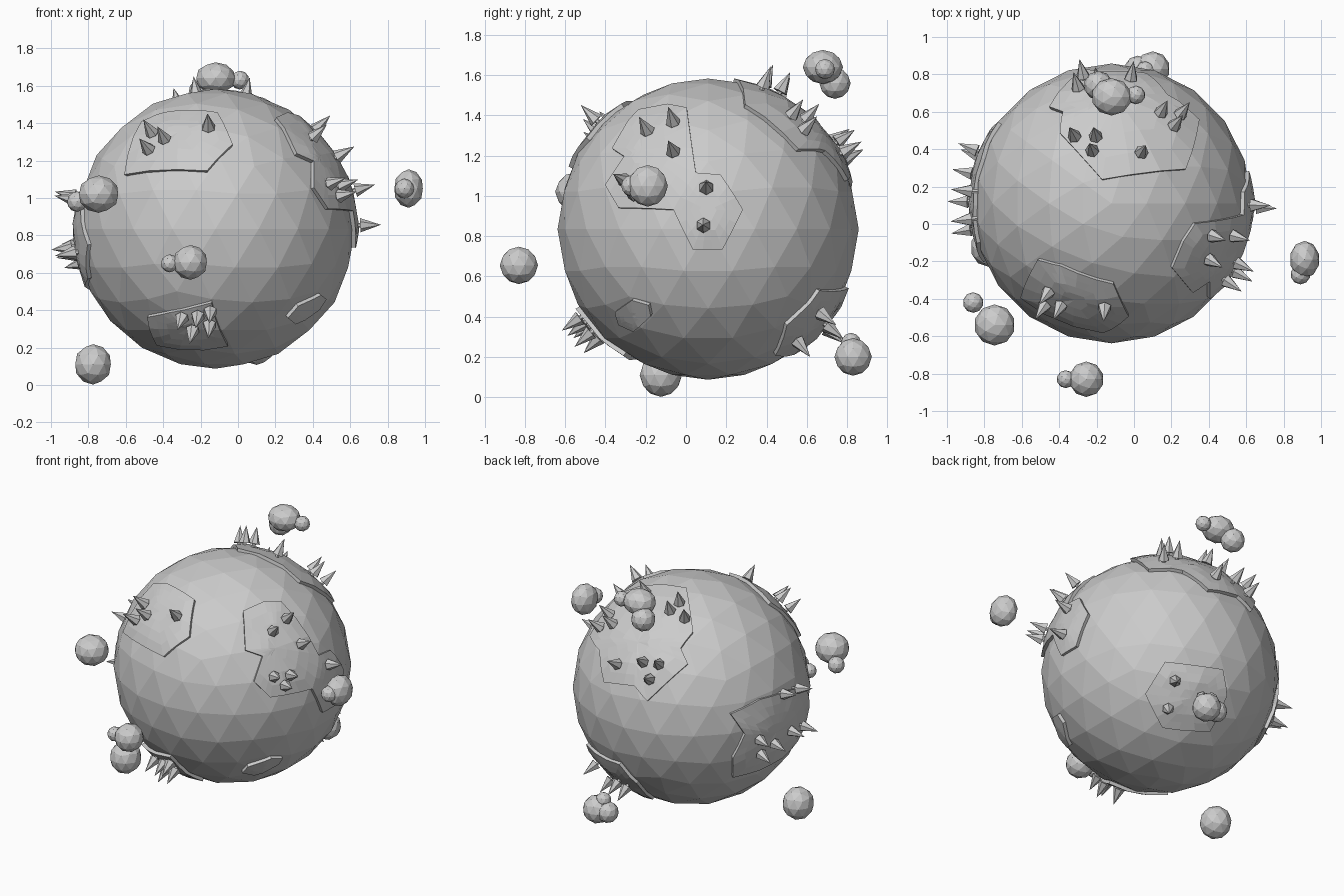
import bpy, bmesh
from math import radians, sin, cos, sqrt
from mathutils import Vector, Matrix
from mathutils.bvhtree import BVHTree

if "Cube" in bpy.data.objects:
    bpy.data.objects.remove(bpy.data.objects["Cube"])

C = Vector((-0.12, 0.11, 0.835))
R = 0.748


def finish(bm, name):
    bmesh.ops.recalc_face_normals(bm, faces=bm.faces)
    me = bpy.data.meshes.new(name)
    bm.to_mesh(me)
    bm.free()
    ob = bpy.data.objects.new(name, me)
    bpy.context.collection.objects.link(ob)


# Viewing planes used to lay out the surface details: origin, right, up, towards viewer
def view(az, el, absolute):
    a, e = radians(az), radians(el)
    to = Vector((sin(a) * cos(e), cos(a) * cos(e), sin(e)))
    right = Vector((0, 0, 1)).cross(to).normalized() if abs(el) < 89 else Vector((1, 0, 0))
    up = to.cross(right)
    o = (C.dot(right), C.dot(up)) if absolute else (0, 0)
    return o, right, up, to


FRONT, RIGHT, LEFT = view(180, 0, True), view(90, 0, True), view(270, 0, True)
TOP = view(0, 90, True)
BACK_LEFT, BACK_LOW = view(-30, 25, False), view(44, -30, False)


def direction(p, v, r):
    o, right, up, to = v
    a, b = p[0] - o[0], p[1] - o[1]
    return (right * a + up * b + to * sqrt(max(0, r * r - a * a - b * b))).normalized()


# Planet
bm = bmesh.new()
bmesh.ops.create_icosphere(bm, subdivisions=3, radius=R)
tree = BVHTree.FromBMesh(bm)
bmesh.ops.translate(bm, vec=C, verts=bm.verts)
finish(bm, "planet")


def on_ground(d, scale):
    hit = tree.ray_cast(Vector((0, 0, 0)), d.normalized())[0]
    return C + (hit if hit else d.normalized() * R) * scale


# Raised land plate that follows the planet facets
def land(name, v, outline, rings=4, cuts=3):
    dirs = [direction(p, v, R) for p in outline]
    rim = []
    for a, b in zip(dirs, dirs[1:] + dirs[:1]):
        rim += [a.lerp(b, k / cuts) for k in range(cuts)]
    mid = sum(dirs, Vector()).normalized()
    bm = bmesh.new()
    loops = [[bm.verts.new(on_ground(d, 0.95)) for d in rim]]
    for k in range(rings):
        loops.append([bm.verts.new(on_ground(d.lerp(mid, k / rings), 1.03)) for d in rim])
    top = bm.verts.new(on_ground(mid, 1.03))
    n = len(rim)
    for lo, hi in zip(loops, loops[1:]):
        for i in range(n):
            bm.faces.new((lo[i], lo[(i + 1) % n], hi[(i + 1) % n], hi[i]))
    for i in range(n):
        bm.faces.new((loops[-1][i], loops[-1][(i + 1) % n], top))
    finish(bm, name)


# Cone trees on short trunks, pointing away from the planet
def trees(name, v, points):
    bm = bmesh.new()
    for p in points:
        d = direction(p, v, 0.825)
        rot = d.to_track_quat('Z', 'Y').to_matrix().to_4x4()
        for r1, r2, lo, hi in ((0.013, 0.013, 0.73, 0.785), (0.038, 0, 0.775, 0.885)):
            m = Matrix.Translation(C + d * (lo + hi) / 2) @ rot
            bmesh.ops.create_cone(bm, cap_ends=True, segments=6, radius1=r1, radius2=r2,
                                  depth=hi - lo, matrix=m)
    finish(bm, name)


land("land_front_upper", FRONT, [(-.60, 1.12), (-.51, 1.40), (-.39, 1.45), (-.11, 1.45),
                                 (-.03, 1.28), (-.165, 1.14)])
trees("trees_front_upper", FRONT, [(-.48, 1.38), (-.41, 1.345), (-.50, 1.285), (-.16, 1.41)])

land("land_front_lower", FRONT, [(-.48, .37), (-.36, .395), (-.14, .45), (-.12, .36),
                                 (-.055, .215), (-.43, .22)])
trees("trees_front_lower", FRONT, [(-.31, .33), (-.22, .34), (-.15, .365), (-.25, .26), (-.155, .29)])

land("land_right_upper", RIGHT, [(-.36, 1.23), (-.23, 1.42), (-.09, 1.448), (.005, 1.43), (.05, 1.11),
                                 (-.06, .93), (-.33, .94), (-.39, 1.05), (-.30, 1.19)])
land("land_right_lower", RIGHT, [(.05, 1.11), (.17, 1.10), (.28, .93), (.18, .735),
                                 (.035, .735), (-.06, .93)])
trees("trees_right", RIGHT, [(-.21, 1.355), (-.075, 1.40), (-.075, 1.245), (.10, 1.055),
                             (.085, .855), (-.33, 1.09), (-.28, 1.02), (-.23, 1.08)])

land("land_islet", RIGHT, [(-.345, .43), (-.26, .49), (-.18, .465), (-.17, .41),
                           (-.255, .335), (-.33, .365)])

land("land_back_upper", BACK_LEFT, [(-.02, .61), (.05, .34), (-.02, .235), (.03, .14), (-.215, -.10),
                                    (-.30, -.01), (-.50, .006), (-.54, .20), (-.62, .29), (-.43, .57)])
trees("trees_back_upper", TOP, [(-.33, .49), (-.21, .49), (-.23, .41), (.05, .40), (.16, .625), (.27, .615),
                                (.235, .55), (-.20, .79), (-.31, .765), (-.28, .83), (-.01, .82)])

land("land_left", LEFT, [(-y, z) for y, z in ((.54, .97), (.47, .82), (.52, .66), (.47, .50), (.20, .52),
                                              (-.08, .57), (-.20, .75), (-.10, .94), (.10, 1.0), (.35, 1.02))])
trees("trees_left", LEFT, [(-y, z) for y, z in ((.18, 1.02), (.02, 1.0), (.12, .73), (.41, .76),
                                                (.28, .69), (.38, .64), (-.04, .70))])

land("land_back_lower", BACK_LOW, [(.08, .08), (.43, .02), (.445, -.145), (.335, -.36),
                                   (.045, -.33), (-.05, -.115)])
trees("trees_back_lower", BACK_LOW, [(.15, -.045), (.095, -.23), (.32, -.16), (.37, -.20)])


# Clouds: clusters of squashed faceted balls (centre, radii)
def cloud(name, *balls):
    bm = bmesh.new()
    for c, s in balls:
        m = Matrix.Translation(c) @ Matrix.Diagonal((*s, 1))
        bmesh.ops.create_icosphere(bm, subdivisions=2, radius=1, matrix=m)
    finish(bm, name)


cloud("cloud_top", ((-.12, .68, 1.64), (.108, .10, .085)), ((.01, .69, 1.63), (.05,) * 3),
      ((-.19, .74, 1.56), (.078,) * 3))
cloud("cloud_right", ((.912, -.19, 1.05), (.08, .10, .103)), ((.89, -.27, 1.05), (.053,) * 3))
cloud("cloud_left", ((-.745, -.54, 1.02), (.11, .11, .10)), ((-.86, -.42, .98), (.055,) * 3))
cloud("cloud_front", ((-.255, -.83, .655), (.093, .095, .093)), ((-.365, -.83, .65), (.048,) * 3))
cloud("cloud_low_left", ((-.775, -.125, .11), (.10, .105, .108)))
cloud("cloud_back", ((.10, .83, .20), (.093,) * 3), ((.02, .83, .20), (.07,) * 3),
      ((.06, .82, .27), (.05,) * 3))
